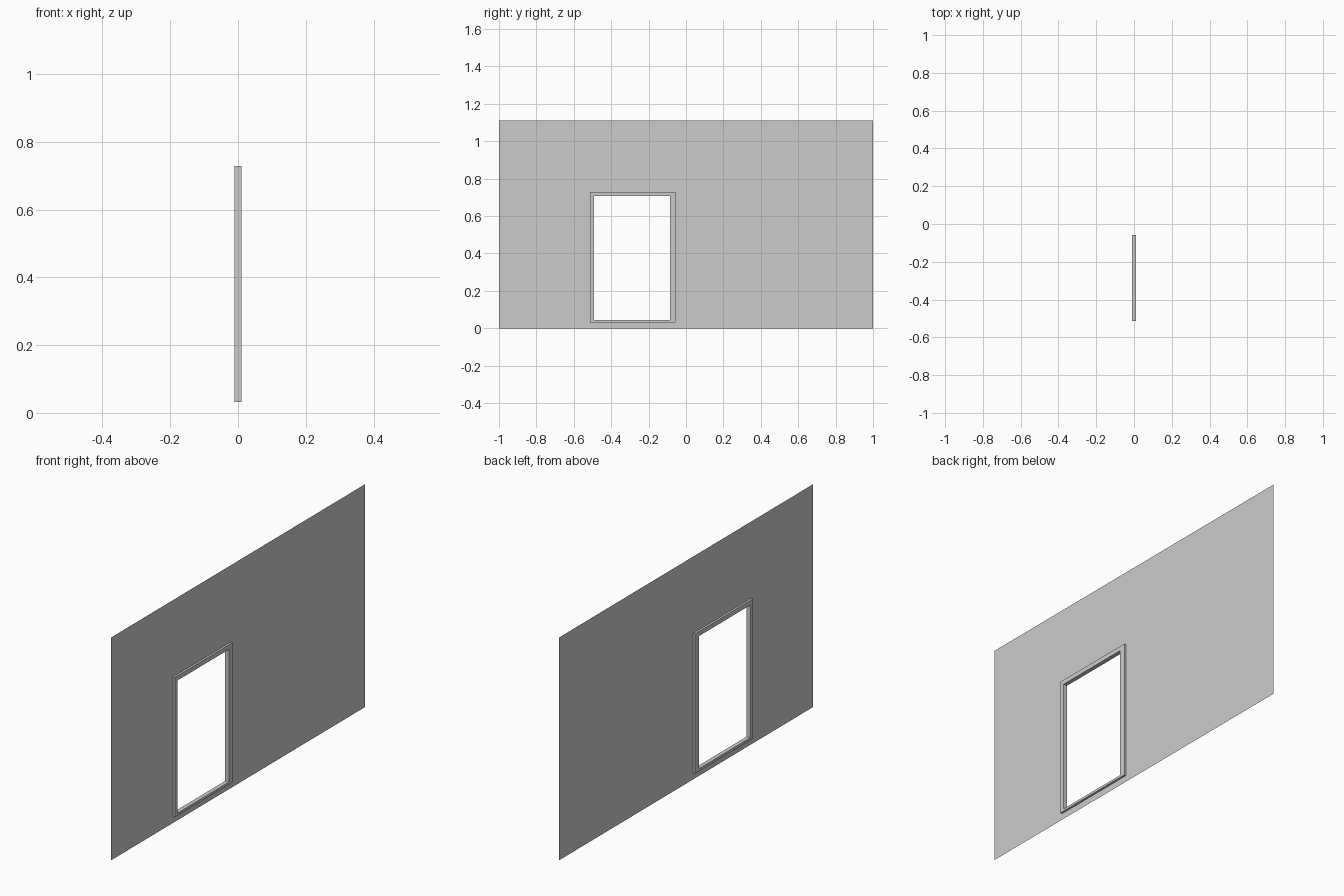
import bpy, bmesh

if "Cube" in bpy.data.objects:
    bpy.data.objects.remove(bpy.data.objects["Cube"])

OUTER = (-0.513, -0.057, 0.032, 0.729)   # frame outside: y0, y1, z0, z1
INNER = (-0.493, -0.086, 0.044, 0.706)   # doorway opening
WALL = (-1.0, 1.0, 0.0, 1.112)
DEPTH = 0.0105


def loop(bm, rect, x):
    y0, y1, z0, z1 = rect
    return [bm.verts.new((x, y, z)) for y, z in ((y0, z0), (y1, z0), (y1, z1), (y0, z1))]


def bridge(bm, a, b):
    for i in range(4):
        j = (i + 1) % 4
        bm.faces.new((a[i], a[j], b[j], b[i]))


def finish(name, bm):
    bmesh.ops.recalc_face_normals(bm, faces=bm.faces)
    mesh = bpy.data.meshes.new(name)
    bm.to_mesh(mesh)
    bm.free()
    bpy.context.collection.objects.link(bpy.data.objects.new(name, mesh))


# Paper-thin wall with a rectangular opening
bm = bmesh.new()
bridge(bm, loop(bm, WALL, 0), loop(bm, INNER, 0))
finish("wall", bm)

# Door frame standing proud on both sides of the wall
bm = bmesh.new()
loops = [loop(bm, OUTER, -DEPTH), loop(bm, OUTER, DEPTH),
         loop(bm, INNER, DEPTH), loop(bm, INNER, -DEPTH)]
for i in range(4):
    bridge(bm, loops[i], loops[(i + 1) % 4])
finish("door_frame", bm)
